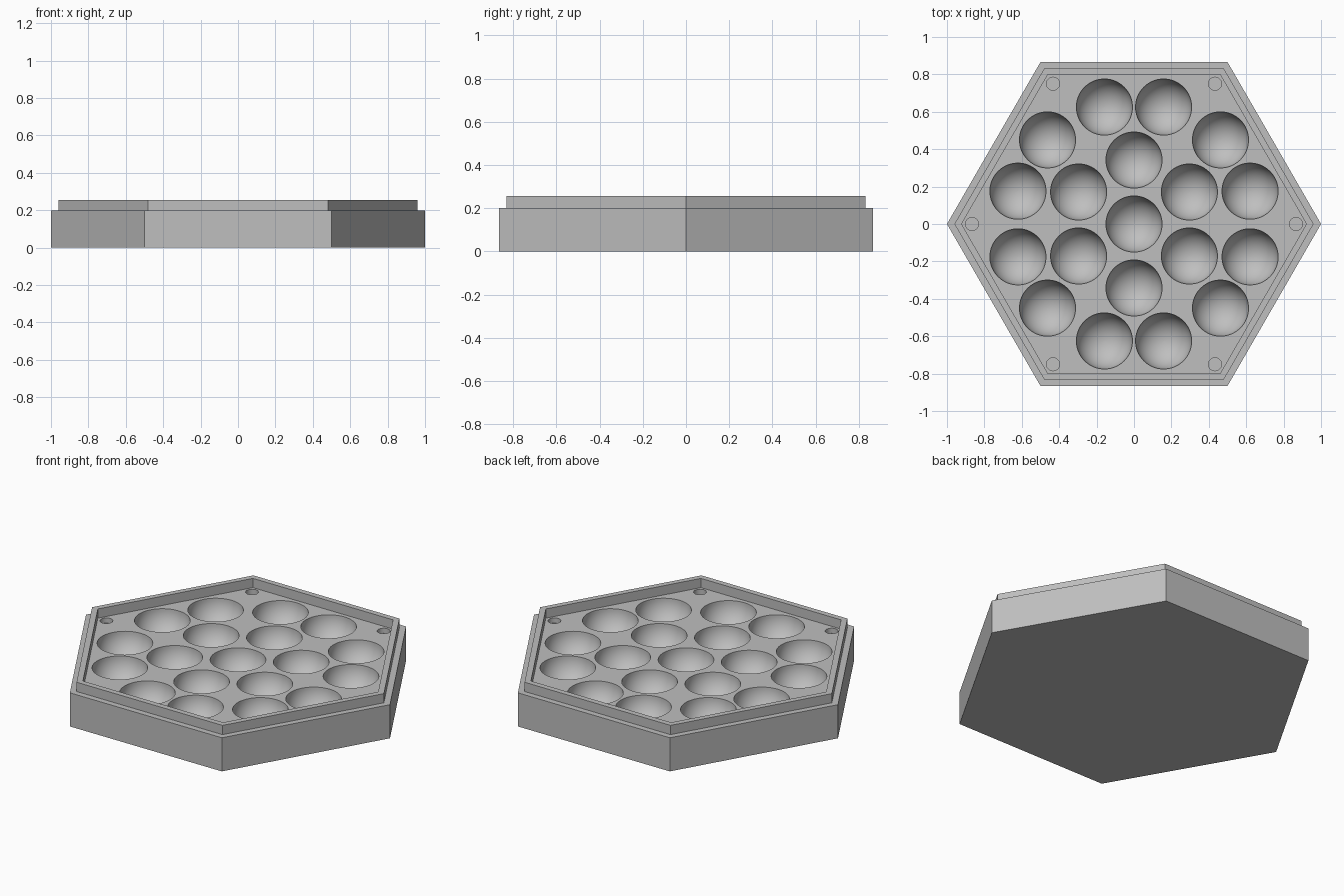
import bpy
import bmesh
from math import sin, cos, pi, radians
from mathutils import Vector

cube = bpy.data.objects.get("Cube")
if cube:
    bpy.data.objects.remove(cube, do_unlink=True)

BASE_TOP, RIM_TOP = 0.2, 0.255
BOWL_R, PIN_R, PIN_DEPTH = 0.15, 0.035, 0.03

grey = bpy.data.materials.new("plain grey")
grey.use_nodes = True
colour = (0.52, 0.52, 0.52, 1)
grey.diffuse_color = colour
grey.node_tree.nodes["Principled BSDF"].inputs["Base Color"].default_value = colour


def lathe(bm, profile, sides, centre=(0, 0)):
    """Skin a closed solid around a vertical axis through (radius, z) rings."""
    rings = []
    for r, z in profile:
        rings.append([bm.verts.new((centre[0] + r * cos(2 * pi * i / sides),
                                    centre[1] + r * sin(2 * pi * i / sides), z))
                      for i in range(sides)])
    for a, b in zip(rings, rings[1:]):
        for i in range(sides):
            j = (i + 1) % sides
            bm.faces.new((a[i], a[j], b[j], b[i]))
    bm.faces.new(rings[0][::-1])
    bm.faces.new(rings[-1])


def to_object(bm, name):
    mesh = bpy.data.meshes.new(name)
    bmesh.ops.recalc_face_normals(bm, faces=bm.faces)
    bm.to_mesh(mesh)
    bm.free()
    obj = bpy.data.objects.new(name, mesh)
    bpy.context.collection.objects.link(obj)
    mesh.materials.append(grey)
    return obj


def polar(radius, degrees):
    return radius * cos(radians(degrees)), radius * sin(radians(degrees))


# Hexagonal tray with a stepped lip and a sunken floor
bm = bmesh.new()
lathe(bm, [(1, 0), (1, BASE_TOP), (0.96, BASE_TOP), (0.96, RIM_TOP),
           (0.922, RIM_TOP), (0.922, BASE_TOP)], 6)
tray = to_object(bm, "hexagonal_tray")

# Round bowls: one in the middle, six around it, twelve in the outer ring
bowls = [(0, 0)]
for k in range(6):
    bowls.append(polar(0.342, 60 * k + 30))
    bowls += [polar(0.645, 60 * k + s * 15.8) for s in (-1, 1)]

cut = bmesh.new()
steps = 16
bowl_profile = [(BOWL_R * sin(pi / 2 * i / steps),
                 BASE_TOP - BOWL_R * cos(pi / 2 * i / steps))
                for i in range(steps + 1)]
bowl_profile[0] = (0.002, BASE_TOP - BOWL_R)
bowl_profile.append((BOWL_R, BASE_TOP + 0.04))
for c in bowls:
    lathe(cut, bowl_profile, 64, c)

# Small flat-bottomed pin holes in the corners
for k in range(6):
    lathe(cut, [(PIN_R, BASE_TOP - PIN_DEPTH), (PIN_R, BASE_TOP + 0.04)],
          32, polar(0.866, 60 * k))
cutter = to_object(cut, "hollow_cutter")
cutter.hide_render = True

# Cut the hollows and keep the finished mesh
mod = tray.modifiers.new("hollows", 'BOOLEAN')
mod.operation = 'DIFFERENCE'
mod.solver = 'EXACT'
mod.object = cutter
bpy.context.view_layer.update()
for o in bpy.context.selected_objects:
    o.select_set(False)
tray.select_set(True)
bpy.context.view_layer.objects.active = tray
bpy.ops.object.modifier_apply(modifier=mod.name)
bpy.data.objects.remove(cutter, do_unlink=True)
bpy.ops.object.shade_smooth_by_angle(angle=radians(30))
